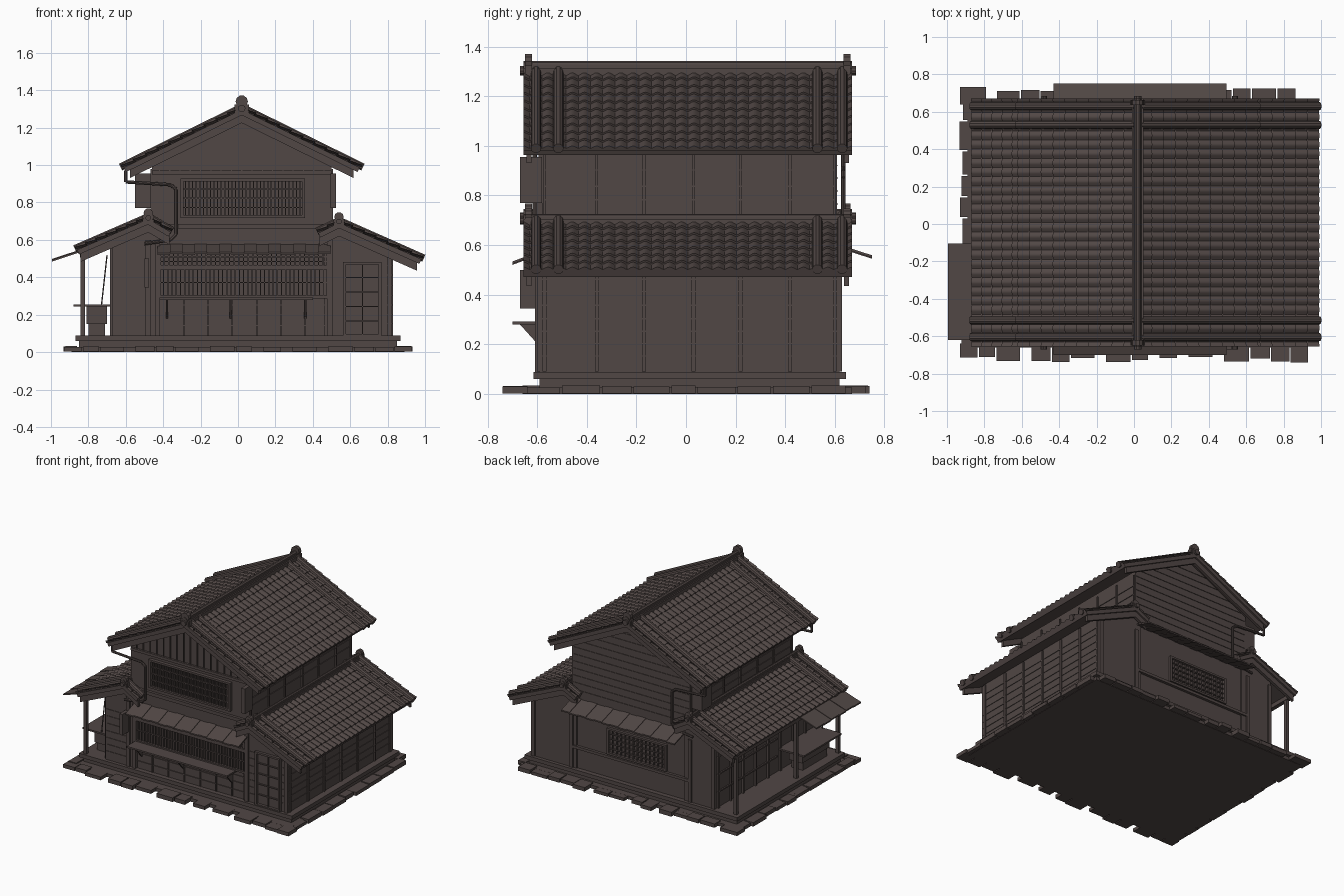
import bpy, math, random
from mathutils import Vector

random.seed(4)
if "Cube" in bpy.data.objects:
    bpy.data.objects.remove(bpy.data.objects["Cube"])

timber = bpy.data.materials.new("dark_weathered_brown")
timber.use_nodes = True
COLOUR = (0.082, 0.063, 0.059, 1)
timber.diffuse_color = COLOUR
timber.node_tree.nodes["Principled BSDF"].inputs["Base Color"].default_value = COLOUR


class Part:
    """Collects boxes, prisms and rods into one named mesh."""
    def __init__(self, name):
        self.name, self.verts, self.faces = name, [], []

    def loft(self, a, b):
        n, s = len(a), len(self.verts)
        self.verts += [Vector(p) for p in a] + [Vector(p) for p in b]
        self.faces += [[s + i, s + (i + 1) % n, s + n + (i + 1) % n, s + n + i] for i in range(n)]
        self.faces += [[s + i for i in reversed(range(n))], [s + n + i for i in range(n)]]

    def prism(self, profile, y0, y1):
        self.loft([(x, y0, z) for x, z in profile], [(x, y1, z) for x, z in profile])

    def box(self, x0, x1, y0, y1, z0, z1):
        self.prism([(x0, z0), (x1, z0), (x1, z1), (x0, z1)], y0, y1)

    def rod(self, a, b, r, sides=10):
        a, b = Vector(a), Vector(b)
        q = (b - a).to_track_quat('Z', 'Y')
        ring = [q @ Vector((r * math.cos(i * math.tau / sides), r * math.sin(i * math.tau / sides), 0))
                for i in range(sides)]
        self.loft([a + p for p in ring], [b + p for p in ring])

    def done(self, smooth=False):
        import bmesh
        mesh = bpy.data.meshes.new(self.name)
        mesh.from_pydata(self.verts, [], self.faces)
        bm = bmesh.new()
        bm.from_mesh(mesh)
        bmesh.ops.recalc_face_normals(bm, faces=bm.faces)
        bm.to_mesh(mesh)
        bm.free()
        mesh.materials.append(timber)
        ob = bpy.data.objects.new(self.name, mesh)
        bpy.context.collection.objects.link(ob)
        if smooth:
            bpy.ops.object.select_all(action='DESELECT')
            ob.select_set(True)
            bpy.context.view_layer.objects.active = ob
            bpy.ops.object.shade_smooth_by_angle(angle=math.radians(35))


Y0, Y1 = -0.655, 0.67      # roof ends
F, B = -0.58, 0.61         # front and back walls


def slope(name, ridge, eave, courses):
    """One pitch: deck, wavy tile courses, verge rolls and bargeboards."""
    r, e = Vector((ridge[0], 0, ridge[1])), Vector((eave[0], 0, eave[1]))
    d = e - r
    n = Vector((-d.z, 0, d.x)).normalized()
    n = -n if n.z < 0 else n
    at = lambda t, y, h: r + d * t + n * h + Vector((0, y, 0))
    deck = Part(name + "_deck")
    deck.loft([at(0, Y0, 0.002), at(1, Y0, 0.002), at(1, Y0, -0.025), at(0, Y0, -0.025)],
              [at(0, Y1, 0.002), at(1, Y1, 0.002), at(1, Y1, -0.025), at(0, Y1, -0.025)])
    for y in (Y0 + 0.012, Y1 - 0.032):
        a, b = at(0, y, 0), at(0.95, y, 0)
        drop, w = Vector((0, 0, -0.07)), Vector((0, 0.02, 0))
        deck.loft([a, b, b + drop, a + drop], [a + w, b + w, b + drop + w, a + drop + w])
    deck.done()
    tiles = Part(name + "_tiles")
    steps = round((Y1 - Y0) / 0.05) * 6
    for k in range(courses):
        t0, t1, s = k / courses, (k + 1) / courses, len(tiles.verts)
        for i in range(steps + 1):
            y = Y0 + (Y1 - Y0) * i / steps
            wave = 0.011 * abs(math.cos(math.pi * i / 6)) ** 1.5
            tiles.verts += [at(t0, y, wave), at(t1 + 0.01, y, wave + 0.009), at(t1 + 0.01, y, 0)]
        for i in range(steps):
            for j in (0, 1):
                p = s + i * 3 + j
                tiles.faces.append([p, p + 1, p + 4, p + 3])
    tiles.done(True)
    rolls = Part(name + "_verge_rolls")
    for y in (Y0 + 0.05, Y0 + 0.14, Y1 - 0.14, Y1 - 0.04):
        rolls.rod(at(0, y, 0.012), at(1.02, y, 0.012), 0.021)
    rolls.done(True)


def ridge_cap(name, x, z, s):
    cap = Part(name)
    cap.box(x - 0.032 * s, x + 0.032 * s, Y0, Y1, z - 0.03, z + 0.02 * s)
    cap.box(x - 0.022 * s, x + 0.022 * s, Y0, Y1, z, z + 0.034 * s)
    cap.rod((x, Y0, z + 0.03 * s), (x, Y1, z + 0.03 * s), 0.018 * s)
    for y in (Y0 + 0.02, Y1 - 0.02):
        cap.box(x - 0.04 * s, x + 0.04 * s, y - 0.014, y + 0.014, z - 0.03, z + 0.03 * s)
        cap.rod((x, y - 0.014, z + 0.045 * s), (x, y + 0.014, z + 0.045 * s), 0.033 * s)
        out = math.copysign(0.035, y)
        cap.rod((x, y, z + 0.008), (x, y + out, z + 0.008), 0.02 * s)
    cap.done(True)


# Roofs
slope("upper_roof_left", (0.02, 1.295), (0.65, 0.985), 10)
slope("upper_roof_right", (0.02, 1.295), (-0.61, 0.985), 10)
ridge_cap("upper_ridge", 0.02, 1.295, 1)
slope("left_wing_roof", (0.54, 0.69), (0.98, 0.495), 7)
slope("left_wing_inner_roof", (0.54, 0.69), (0.43, 0.635), 2)
ridge_cap("left_wing_ridge", 0.54, 0.69, 0.75)
slope("right_wing_roof", (-0.48, 0.71), (-0.86, 0.545), 7)
slope("right_wing_inner_roof", (-0.48, 0.71), (-0.36, 0.64), 2)
ridge_cap("right_wing_ridge", -0.48, 0.71, 0.75)

# Plinth and paving stones
base = Part("plinth")
base.box(-0.89, 0.89, -0.66, 0.67, 0, 0.025)
base.box(-0.85, 0.85, -0.59, 0.62, 0.02, 0.065)
base.box(-0.87, 0.87, -0.615, 0.645, 0.06, 0.088)
base.done()
stones = Part("paving_stones")
for side in (-1, 1):
    x = -0.93
    while x < 0.84:
        w = random.uniform(0.08, 0.14)
        y = 0.69 + random.uniform(0.02, 0.05)
        stones.box(x, min(x + w, 0.93), side * 0.64, side * y, 0.002, random.uniform(0.024, 0.034))
        x += w + random.choice((0.006, 0.008, 0.06))
    y = -0.66
    while y < 0.62:
        w = random.uniform(0.09, 0.16)
        stones.box(side * 0.86, side * random.uniform(0.915, 0.935), y, min(y + w, 0.7), 0.002,
                   random.uniform(0.024, 0.034))
        y += w + 0.008
stones.done()

# Walls
walls = Part("main_walls")
walls.prism([(-0.46, 0.08), (0.5, 0.08), (0.5, 1.01), (0.02, 1.25), (-0.46, 1.01)], F, B)
walls.done()
wings = Part("wing_walls")
wings.prism([(0.46, 0.08), (0.82, 0.08), (0.82, 0.54), (0.54, 0.665), (0.46, 0.63)], F - 0.01, B + 0.01)
wings.prism([(-0.42, 0.08), (-0.67, 0.08), (-0.67, 0.595), (-0.48, 0.68), (-0.42, 0.65)], F - 0.01, B + 0.01)
wings.done()

# Wall posts, battens and board joints
trim = Part("posts_and_battens")
for y in (-0.57, -0.36, -0.17, 0.03, 0.22, 0.42, 0.6):
    trim.box(0.81, 0.829, y - 0.008, y + 0.008, 0.09, 0.53)
    trim.box(0.49, 0.509, y - 0.006, y + 0.006, 0.7, 0.98)
    trim.box(-0.469, -0.45, y - 0.006, y + 0.006, 0.7, 0.98)
for z in (0.15, 0.2, 0.25, 0.3, 0.355, 0.41, 0.46):
    trim.box(0.81, 0.824, F, B, z, z + 0.005)
    for a, b in ((0.51, 0.57), (0.77, 0.825), (-0.66, -0.5)):
        trim.box(a, b, F - 0.014, F, z, z + 0.004)
for z in (0.78, 0.835, 0.9):
    trim.box(-0.465, 0.505, F + 0.01, B - 0.01, z, z + 0.005)
for i in range(17):
    x = -0.42 + 0.055 * i
    trim.box(x - 0.003, x + 0.003, F - 0.008, F, 0.965, 1.235 - abs(x - 0.02) * 0.49)
trim.box(-0.46, 0.5, F - 0.015, F, 0.95, 0.97)
trim.box(-0.42, 0.49, F - 0.02, F, 0.66, 0.685)
for z in (0.14, 0.2, 0.25):
    trim.box(-0.42, 0.49, F - 0.006, F, z, z + 0.004)
for i in range(8):
    x = -0.42 + 0.13 * i
    trim.box(x - 0.004, x + 0.004, F - 0.009, F, 0.09, 0.29)
for x in (-0.48, -0.43, 0.49, 0.81):
    trim.box(x - 0.014, x + 0.014, F - 0.022, F, 0.09, 0.6 if x < 0.8 else 0.53)
for x in (-0.66, -0.47, 0.5, 0.81):
    trim.box(x - 0.014, x + 0.014, B, B + 0.02, 0.09, 0.55)
for i in range(11):
    z = 0.66 + 0.052 * i
    h = 0.47 if z < 1 else max(0.03, (1.25 - z) * 1.95)
    trim.box(0.02 - h, 0.02 + h, B, B + 0.004, z, z + 0.004)
trim.box(-0.47, 0.5, B, B + 0.02, 0.235, 0.255)
trim.done()


def lattice(name, x0, x1, z0, z1, y, out, cols, rows):
    """Framed grille standing out from a wall at y."""
    g = Part(name)
    a, b = sorted((y, y + out))
    m, n = sorted((y, y + out * 0.6))
    for x in (x0, x1):
        g.box(x - 0.008, x + 0.008, a, b, z0, z1)
    for z in (z0, z1):
        g.box(x0 - 0.008, x1 + 0.008, a, b, z - 0.007, z + 0.007)
    for i in range(1, cols):
        x = x0 + (x1 - x0) * i / cols
        g.box(x - 0.003, x + 0.003, m, n, z0, z1)
    for i in range(1, rows):
        z = z0 + (z1 - z0) * i / rows
        g.box(x0, x1, m, n, z - 0.003, z + 0.003)
    g.done()


lattice("upper_front_window", -0.3, 0.35, 0.725, 0.92, F, -0.025, 34, 4)
lattice("lower_front_window", -0.42, 0.48, 0.295, 0.45, F, -0.02, 40, 2)
lattice("front_transom", -0.42, 0.48, 0.46, 0.535, F, -0.02, 36, 3)
lattice("back_window", -0.27, 0.2, 0.27, 0.45, B, 0.02, 14, 5)
lattice("front_door", 0.57, 0.76, 0.09, 0.475, F - 0.01, -0.02, 2, 5)

# Awnings of overlapping boards, and the serving shelf
awning = Part("board_awnings")
for i in range(14):
    x = -0.43 + 0.066 * i
    lift = 0.004 * (i % 2)
    for y, out, z in ((F, -0.12, 0.565), (B, 0.14, 0.59)):
        h = Vector((0, 0, 0.01))
        q = [Vector((x, y, z + lift)), Vector((x + 0.067, y, z + lift)),
             Vector((x + 0.067, y + out, z - 0.045 + lift)), Vector((x, y + out, z - 0.045 + lift))]
        awning.loft(q, [p + h for p in q])
for i in range(6):
    y, lift = -0.62 + 0.086 * i, 0.004 * (i % 2)
    awning.prism([(-0.78, 0.555 + lift), (-0.995, 0.484 + lift), (-0.995, 0.494 + lift), (-0.78, 0.565 + lift)],
                 y, y + 0.087)
awning.done()
shelf = Part("serving_shelf")
shelf.box(-0.42, 0.4, -0.7, F, 0.28, 0.292)
for x in (-0.38, -0.04, 0.36):
    shelf.loft([(x - 0.006, F, 0.28), (x - 0.006, -0.67, 0.28), (x - 0.006, F, 0.18)],
               [(x + 0.006, F, 0.28), (x + 0.006, -0.67, 0.28), (x + 0.006, F, 0.18)])
shelf.done()

# Side porch with posts, sliding doors, counter and crate
porch = Part("side_porch")
for y in (-0.59, -0.1, 0.6):
    porch.box(-0.842, -0.818, y - 0.012, y + 0.012, 0.085, 0.55)
porch.box(-0.845, -0.815, -0.62, 0.63, 0.505, 0.535)
for i in range(9):
    y = -0.57 + 0.145 * i
    porch.box(-0.684, -0.66, y - 0.007, y + 0.007, 0.085, 0.56)
for z in (0.2, 0.33, 0.46):
    porch.box(-0.68, -0.66, -0.1, 0.6, z, z + 0.01)
porch.box(-0.88, -0.67, -0.56, -0.12, 0.243, 0.255)
porch.box(-0.81, -0.7, -0.52, -0.2, 0.15, 0.243)
porch.box(-0.8, -0.71, -0.5, -0.22, 0.088, 0.15)
porch.rod((-0.7, -0.55, 0.52), (-0.73, -0.55, 0.25), 0.004, 6)
porch.done()

# Hanging boards and rain pipes
signs = Part("hanging_boards")
signs.box(0.495, 0.525, -0.67, F, 0.77, 0.955)
signs.box(-0.5, -0.475, -0.67, F, 0.345, 0.5)
signs.box(-0.55, -0.46, 0.48, 0.6, 0.77, 0.955)
signs.done()
pipes = Part("rain_pipes")
path = [(-0.6, 0.97), (-0.6, 0.91), (-0.36, 0.895), (-0.33, 0.87), (-0.33, 0.63), (-0.36, 0.6), (-0.5, 0.58)]
for y in (F - 0.03, B + 0.025):
    for a, b in zip(path, path[1:]):
        pipes.rod((a[0], y, a[1]), (b[0], y, b[1]), 0.009, 8)
pipes.done(True)
